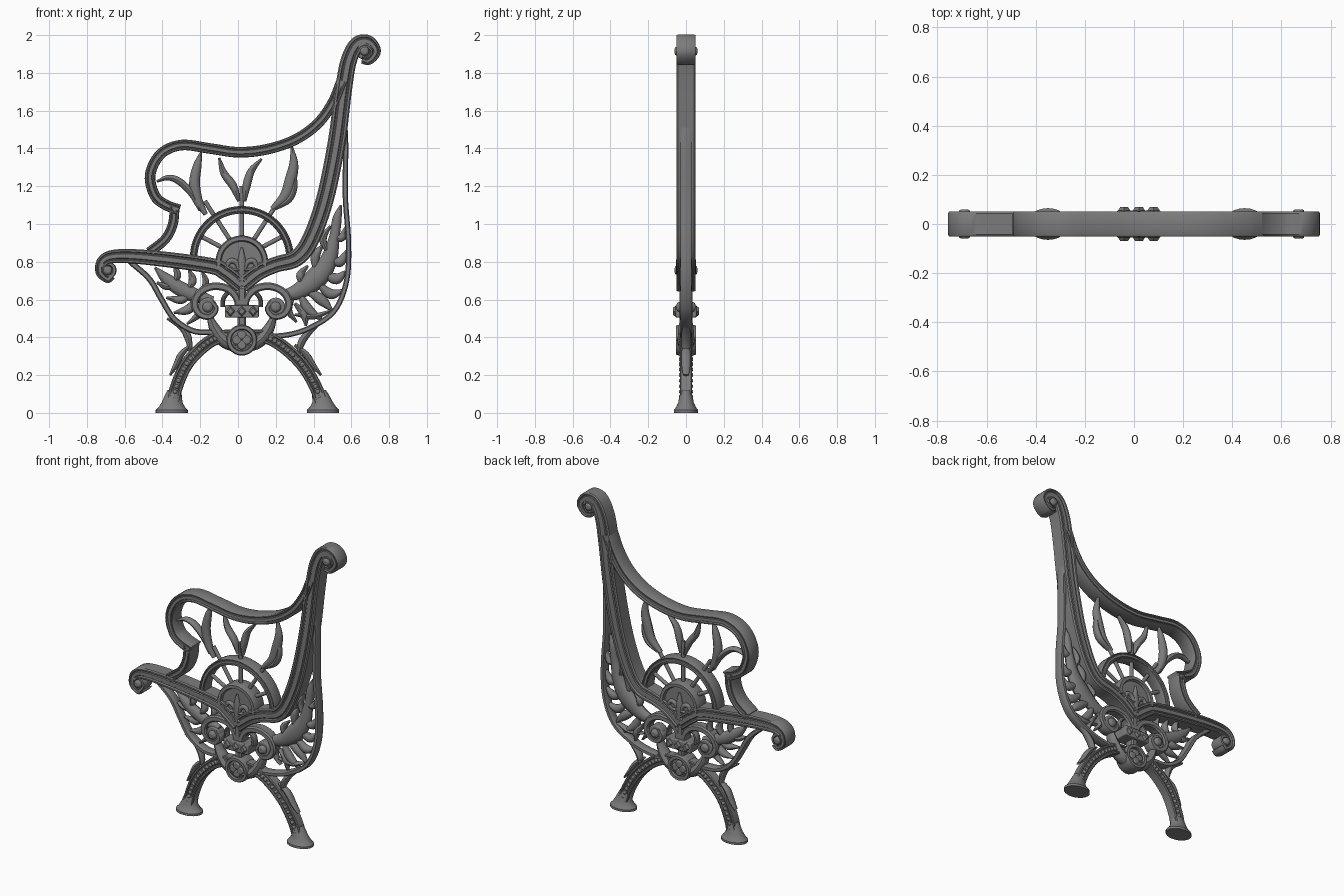
import bpy, bmesh, math
from mathutils import Vector, Matrix

if "Cube" in bpy.data.objects:
    bpy.data.objects.remove(bpy.data.objects["Cube"])

RAIL = [(-1, -.85), (-.85, -1), (-.62, -1), (-.52, -.76), (-.4, -.76), (-.3, -.88), (.3, -.88), (.4, -.76),
        (.52, -.76), (.62, -1), (.85, -1), (1, -.85)]
RAIL = RAIL + [(a, -b) for a, b in reversed(RAIL)]
ROUND = [(math.cos(i * math.pi / 6), math.sin(i * math.pi / 6)) for i in range(12)]
BAR = [(-1, -.7), (-.6, -1), (.6, -1), (1, -.7), (1, .7), (.6, 1), (-.6, 1), (-1, .7)]
MX = .02                                   # axis of the ornamental centre
IRON = bpy.data.materials.new("dark_iron")
IRON.diffuse_color = (.2, .2, .2, 1)
IRON.use_nodes = True
IRON.node_tree.nodes["Principled BSDF"].inputs["Base Color"].default_value = IRON.diffuse_color


def finish(name, bm, bevel=0):
    bmesh.ops.recalc_face_normals(bm, faces=bm.faces)
    me = bpy.data.meshes.new(name)
    bm.to_mesh(me)
    bm.free()
    me.materials.append(IRON)
    ob = bpy.data.objects.new(name, me)
    bpy.context.collection.objects.link(ob)
    if bevel:
        mod = ob.modifiers.new("bevel", 'BEVEL')
        mod.width, mod.segments, mod.limit_method = bevel, 2, 'ANGLE'
    return ob


def spline(pts, n):
    P = [Vector(p) for p in pts]
    P = [2 * P[0] - P[1]] + P + [2 * P[-1] - P[-2]]
    out = []
    for a, b, c, d in zip(P, P[1:], P[2:], P[3:]):
        for k in range(n):
            t = k / n
            out.append(.5 * (2 * b + (c - a) * t + (2 * a - 5 * b + 4 * c - d) * t * t
                             + (3 * b - a - 3 * c + d) * t ** 3))
    return out + [P[-2]]


def sweep(name, pts, depth, prof=BAR, w=None, n=6, taper=False, y0=0):
    """Sweep a profile along an x,z,(half width) path; depth is the half depth in y."""
    path = spline([(p[0], p[1], p[2] if w is None else w) for p in pts], n)
    wm = max(p[2] for p in path)
    bm, rings = bmesh.new(), []
    for i, p in enumerate(path):
        d = path[min(i + 1, len(path) - 1)] - path[max(i - 1, 0)]
        L = math.hypot(d[0], d[1]) or 1
        nx, nz, hw = -d[1] / L, d[0] / L, max(p[2], .002)
        dy = depth * (math.sqrt(hw / wm) if taper else 1)
        rings.append([bm.verts.new((p[0] + nx * a * hw, y0 + b * dy, p[1] + nz * a * hw)) for a, b in prof])
    m = len(prof)
    for r, s in zip(rings, rings[1:]):
        for j in range(m):
            bm.faces.new((r[j], r[(j + 1) % m], s[(j + 1) % m], s[j]))
    bm.faces.new(rings[0])
    bm.faces.new(rings[-1])
    return finish(name, bm)


def leaf(name, pts, w, depth=.025, y0=0):
    """Tapered leaf, widest past its root."""
    k = len(pts) - 1
    ws = [w * (.4 + .6 * math.sin(math.pi * (i / k) ** .8)) if i < k else .006 for i in range(k + 1)]
    return sweep(name, [(x, z, q) for (x, z), q in zip(pts, ws)], depth, ROUND, taper=True, y0=y0)


def plate(name, outline, depth, bevel=.006, y0=0):
    bm = bmesh.new()
    f = bm.faces.new([bm.verts.new((x, y0 - depth, z)) for x, z in outline])
    r = bmesh.ops.extrude_face_region(bm, geom=[f])
    bmesh.ops.translate(bm, vec=(0, 2 * depth, 0), verts=[v for v in r['geom'] if isinstance(v, bmesh.types.BMVert)])
    return finish(name, bm, bevel)


def disc(name, x, z, r, depth, bevel=.008):
    return plate(name, [(x + r * math.cos(i * math.pi / 16), z + r * math.sin(i * math.pi / 16))
                        for i in range(32)], depth, bevel)


def arc(x, z, r, a0, a1, k=16):
    return [(x + r * math.cos(math.radians(a0 + (a1 - a0) * i / k)),
             z + r * math.sin(math.radians(a0 + (a1 - a0) * i / k))) for i in range(k + 1)]


def mir(pts):
    return [(2 * MX - p[0],) + tuple(p[1:]) for p in pts]


# Main seat and back rail with scrolled ends
sweep("seat_rail", [(-.665, .725, .018), (-.69, .708, .02), (-.73, .745, .024), (-.715, .805, .03), (-.64, .83, .036),
                    (-.45, .82, .04), (-.15, .78, .042), (-.07, .745, .042), (.02, .675, .042)], .05, RAIL)
sweep("back_rail", [(.02, .675, .042), (.11, .745, .042), (.2, .785, .042), (.31, .82, .045), (.385, .92, .046),
                    (.46, 1.13, .047), (.52, 1.42, .047), (.557, 1.7, .045), (.585, 1.86, .043), (.63, 1.952, .04),
                    (.69, 1.965, .034), (.729, 1.915, .028), (.695, 1.865, .022), (.655, 1.868, .018)], .05, RAIL)
for x, z in ((-.69, .755), (.67, 1.915)):
    sweep("scroll_inner", arc(x, z, .036, -90, 150, 10), .044, w=.011, n=2)
    disc("scroll_web", x, z, .045, .03)
    disc("scroll_boss", x, z, .024, .06, .012)

# Armrest
sweep("armrest", [(.55, 1.76), (.5, 1.64), (.42, 1.53), (.3, 1.445), (.15, 1.395), (0, 1.38), (-.15, 1.4),
                  (-.3, 1.418), (-.41, 1.37), (-.465, 1.26), (-.44, 1.15), (-.38, 1.1), (-.31, 1.075)],
      .05, RAIL, w=.028)
sweep("armrest_post", [(-.335, 1.09), (-.345, 1.0), (-.385, .92), (-.47, .85)], .05, RAIL, w=.026)

# Fan: ring, spokes and shield with a three-petal flower
sweep("fan_ring", arc(MX, .82, .255, -5, 185, 20), .04, RAIL, w=.02, n=2)
for a, r in ((28, .25), (57, .36), (90, .38), (123, .36), (152, .25)):
    c, s = math.cos(math.radians(a)), math.sin(math.radians(a))
    sweep("fan_spoke", [(MX + .1 * c, .82 + .1 * s), (MX + r * c, .82 + r * s)], .012, ROUND, w=.012)
plate("shield", arc(MX, .8, .125, -15, 195) + [(MX, .66)], .035)
sweep("shield_rim", arc(MX, .8, .123, -10, 190), .05, w=.016, n=2)
for y in (-.037, .037):
    leaf("flower_petal", [(.02, .69), (.02, .76), (.02, .81), (.02, .875)], .024, .016, y)
    for f in (list, mir):
        leaf("flower_side", f([(.03, .73), (.045, .79), (.08, .805), (.1, .77), (.085, .75)]), .014, .014, y)
    sweep("flower_band", [(-.025, .757), (.065, .757)], .014, ROUND, w=.009, y0=y)

# Leaves between fan and armrest
for pts, w in (([(-.2, 1.07), (-.245, 1.16), (-.31, 1.225), (-.37, 1.245), (-.43, 1.225)], .019),
               ([(-.17, 1.05), (-.215, 1.13), (-.23, 1.22), (-.215, 1.31), (-.195, 1.38)], .029),
               ([(.005, 1.12), (-.025, 1.2), (-.075, 1.27), (-.1, 1.35)], .022),
               ([(.035, 1.12), (.045, 1.2), (.07, 1.28), (.125, 1.345)], .022),
               ([(.18, 1.08), (.25, 1.15), (.28, 1.24), (.295, 1.32), (.285, 1.41)], .031),
               ([(.2, 1.08), (.27, 1.13), (.3, 1.2), (.3, 1.27)], .018)):
    leaf("fan_leaf", pts, w)

# Outer thin struts enclosing the lower part
sweep("rear_strut", [(.56, 1.6), (.57, 1.42), (.568, 1.15), (.585, .9), (.575, .7), (.51, .54), (.38, .45),
                     (.24, .41), (.09, .41)], .03, w=.014)
sweep("front_strut", [(-.57, .8), (-.47, .71), (-.41, .61), (-.34, .5), (-.24, .435), (-.13, .425), (-.04, .41)],
      .03, w=.015)

# Rear acanthus: curved stem with side lobes
sweep("rear_acanthus_stem", [(.25, .62, .03), (.33, .65, .045), (.42, .72, .058), (.48, .81, .045), (.51, .93, .028),
                             (.525, 1.03, .024), (.545, 1.1, .006)], .035, ROUND, taper=True)
for pts, w in (([(.41, .75), (.41, .83), (.45, .89)], .025), ([(.48, .84), (.45, .92), (.49, .99)], .02),
               ([(.5, .92), (.55, .93), (.575, .99)], .022), ([(.48, .82), (.54, .8), (.575, .86)], .028),
               ([(.45, .74), (.52, .71), (.57, .75)], .03), ([(.42, .69), (.49, .63), (.56, .65)], .028),
               ([(.36, .65), (.44, .6), (.5, .54)], .03), ([(.33, .63), (.37, .55), (.45, .49)], .028),
               ([(.3, .58), (.35, .52), (.36, .46)], .022), ([(.29, .6), (.27, .54), (.31, .48)], .018),
               ([(.34, .68), (.33, .73), (.37, .78)], .022), ([(.3, .52), (.4, .51), (.49, .54)], .016)):
    leaf("rear_acanthus_lobe", pts, w)

# Front acanthus
leaf("front_acanthus_stem", [(-.13, .6), (-.22, .62), (-.31, .66), (-.38, .71), (-.44, .77)], .04, .03)
for pts, w in (([(-.25, .64), (-.3, .6), (-.38, .61)], .024), ([(-.2, .62), (-.26, .55), (-.34, .53)], .026),
               ([(-.33, .67), (-.38, .67), (-.43, .69)], .02), ([(-.18, .6), (-.2, .53), (-.27, .47)], .02),
               ([(-.27, .65), (-.24, .7), (-.26, .76)], .022), ([(-.34, .69), (-.32, .73), (-.34, .79)], .02),
               ([(-.2, .63), (-.17, .69), (-.19, .75)], .018)):
    leaf("front_acanthus_lobe", pts, w)

# Paired scrolls, horns and bosses around the centre stem
for f in (list, mir):
    sweep("centre_scroll", f([(0, .53, .016), (-.005, .6, .018), (-.05, .655, .02), (-.13, .67, .02), (-.2, .64, .02),
                              (-.23, .58, .02), (-.205, .525, .018), (-.15, .51, .016), (-.115, .55, .013),
                              (-.14, .59, .011)]), .035)
    sweep("inner_curl", f([(-.03, .66), (-.075, .61), (-.08, .56)]), .025, ROUND, w=.012)
    sweep("horn", f([(.01, .35, .035), (-.07, .38, .036), (-.12, .44, .03), (-.15, .51, .016), (-.165, .56, .008)]),
          .045, ROUND, taper=True)
    (bx, bz), = f([(-.16, .56)])
    disc("scroll_boss", bx, bz, .028, .05, .015)
    disc("scroll_disc", bx, bz, .05, .03)
sweep("centre_stem", [(MX, .66), (MX, .42)], .035, w=.022)
plate("centre_band", [(-.07, .505), (.11, .505), (.11, .57), (-.07, .57)], .055)
for x in (-.04, .02, .08):                 # diamond studs
    for s in (-1, 1):
        bm = bmesh.new()
        bmesh.ops.create_cone(bm, cap_ends=True, segments=4, radius1=.033, radius2=.018, depth=.02,
                              matrix=Matrix.Translation((x, s * .06, .538)) @ Matrix.Rotation(-s * math.pi / 2, 4, 'X')
                              @ Matrix.Scale(.85, 4, (1, 0, 0)))
        finish("diamond_stud", bm)

# Rosette with quatrefoil
disc("rosette", MX, .385, .07, .04)
sweep("rosette_rim", arc(MX, .385, .068, 0, 360, 24), .052, w=.014, n=1)
for a in range(4):
    disc("quatrefoil", MX + .026 * math.cos(a * math.pi / 2), .385 + .026 * math.sin(a * math.pi / 2), .024, .05)

# Legs with bead rows, spurs and flared feet
FRONT = [(-.02, .41), (-.1, .4), (-.18, .355), (-.27, .26), (-.325, .14), (-.35, .03)]
REAR = [(.06, .41), (.15, .4), (.24, .35), (.34, .255), (.41, .14), (.45, .03)]
for name, pts in (("front_leg", FRONT), ("rear_leg", REAR)):
    sweep(name, pts, .032, RAIL, w=.034)
    bm = bmesh.new()
    for p in spline([(x, z, 0) for x, z in pts], 4)[4:-2]:
        for s in (-1, 1):
            bmesh.ops.create_uvsphere(bm, u_segments=10, v_segments=6, radius=.012,
                                      matrix=Matrix.Translation((p[0], s * .026, p[1])))
    finish(name + "_beads", bm)
    bm, rings = bmesh.new(), []
    cx = pts[-1][0]
    for r, z in ((.086, 0), (.086, .014), (.07, .03), (.055, .055), (.046, .09), (.036, .12)):
        rings.append([bm.verts.new((cx + (0 if z < .05 else (pts[-2][0] - cx) * (z - .05) * 7)
                                    + r * math.cos(t * math.pi / 12),
                                    .75 * r * math.sin(t * math.pi / 12), z)) for t in range(24)])
    for r, s in zip(rings, rings[1:]):
        for j in range(24):
            bm.faces.new((r[j], r[(j + 1) % 24], s[(j + 1) % 24], s[j]))
    bm.faces.new(rings[0])
    bm.faces.new(rings[-1])
    finish(name + "_foot", bm)
leaf("front_spur", [(-.25, .31), (-.265, .4), (-.3, .455), (-.375, .5)], .02)
leaf("front_spur_low", [(-.25, .36), (-.3, .31), (-.33, .25), (-.36, .2)], .017)
leaf("rear_spur", [(.32, .3), (.335, .37), (.37, .42), (.42, .46)], .02)
leaf("rear_spur_low", [(.3, .36), (.36, .31), (.4, .25), (.44, .2)], .017)

# Smooth shading with crisp edges
for ob in bpy.context.scene.objects:
    ob.select_set(True)
    bpy.context.view_layer.objects.active = ob
bpy.ops.object.shade_smooth_by_angle(angle=math.radians(35))
